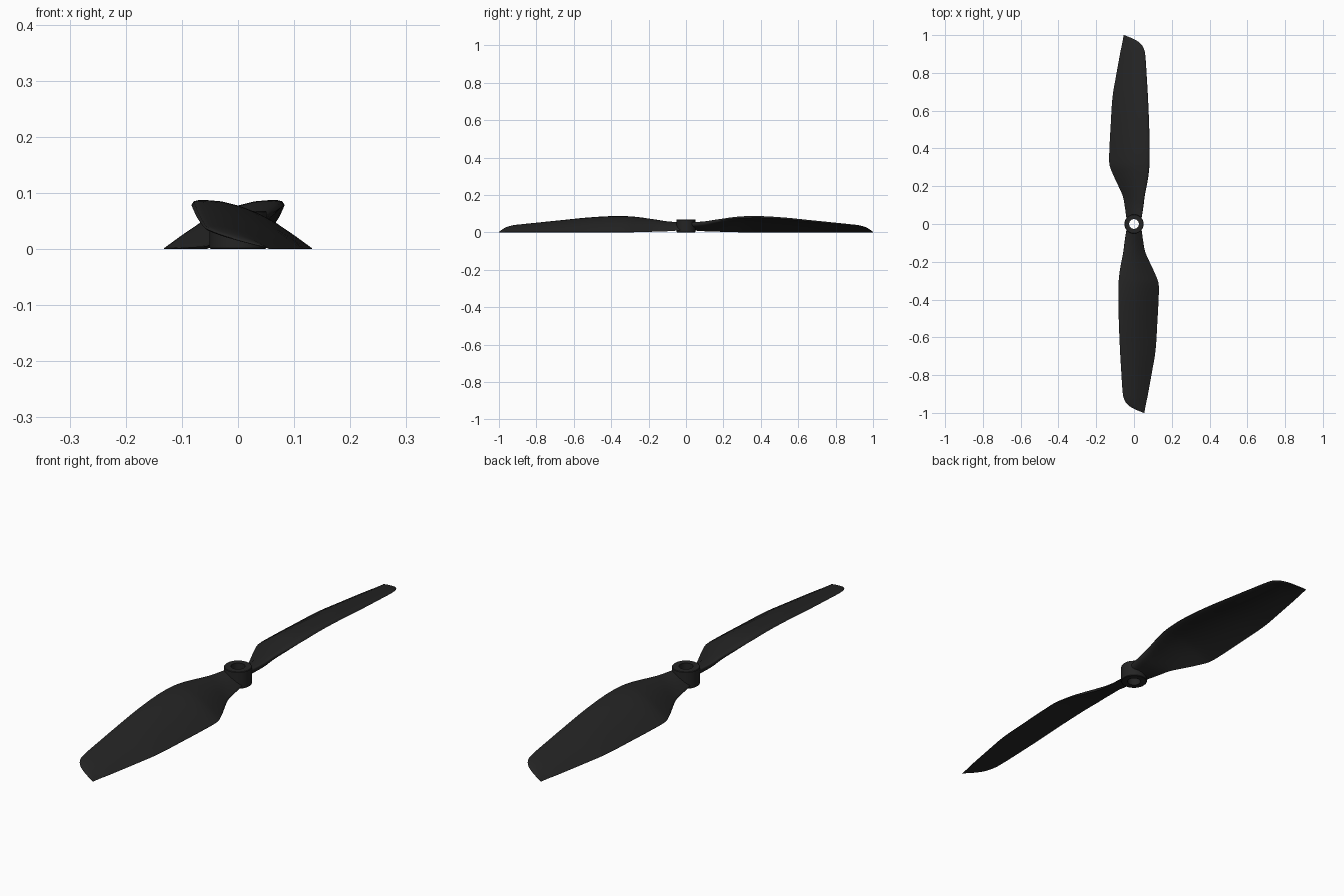
import bpy, bmesh, math
from mathutils import Vector

if "Cube" in bpy.data.objects:
    bpy.data.objects.remove(bpy.data.objects["Cube"])

black = bpy.data.materials.new("black_plastic")
black.diffuse_color = (0.018, 0.018, 0.018, 1)
black.use_nodes = True
black.node_tree.nodes["Principled BSDF"].inputs["Base Color"].default_value = black.diffuse_color

# Blade stations: y, leading x, leading z, trailing x, trailing z, camber height, thickness
STATIONS = [
    (0.030, 0.040, 0.050, -0.040, 0.012, 0.014, 0.028),
    (0.100, 0.051, 0.054, -0.050, 0.007, 0.016, 0.026),
    (0.150, 0.057, 0.061, -0.060, 0.005, 0.019, 0.024),
    (0.206, 0.068, 0.068, -0.085, 0.003, 0.023, 0.022),
    (0.260, 0.077, 0.074, -0.110, 0.001, 0.027, 0.020),
    (0.315, 0.082, 0.077, -0.130, 0.000, 0.030, 0.019),
    (0.400, 0.083, 0.078, -0.130, 0.000, 0.029, 0.018),
    (0.530, 0.080, 0.071, -0.123, 0.000, 0.026, 0.017),
    (0.670, 0.074, 0.058, -0.114, 0.000, 0.022, 0.015),
    (0.790, 0.067, 0.047, -0.094, 0.000, 0.018, 0.013),
    (0.890, 0.060, 0.038, -0.076, 0.000, 0.014, 0.011),
    (0.926, 0.053, 0.034, -0.069, 0.000, 0.012, 0.010),
    (0.958, 0.032, 0.026, -0.062, 0.000, 0.009, 0.008),
    (0.980, -0.003, 0.015, -0.058, 0.000, 0.006, 0.005),
    (1.000, -0.051, 0.002, -0.055, 0.000, 0.001, 0.001),
]
# Chord position and relative heights of the upper and lower skin
CHORD = [0.02, 0.06, 0.13, 0.25, 0.4, 0.55, 0.7, 0.85, 0.95, 1.0]
UPPER = [0.28, 0.46, 0.64, 0.88, 1.0, 0.97, 0.78, 0.44, 0.18, 0.05]
DEPTH = [0.50, 0.75, 0.92, 1.0, 1.0, 0.90, 0.70, 0.40, 0.18, 0.08]


def refine(rows, steps):
    """Catmull-Rom smoothing between stations."""
    rows = [Vector(r) for r in rows]
    out = []
    for i in range(len(rows) - 1):
        p0, p1, p2 = rows[max(i - 1, 0)], rows[i], rows[i + 1]
        p3 = rows[min(i + 2, len(rows) - 1)]
        d = p2[0] - p1[0]
        m1 = (p2 - p0) * (d / (p2[0] - p0[0]))
        m2 = (p3 - p1) * (d / (p3[0] - p1[0]))
        for k in range(steps):
            t = k / steps
            out.append(p1 * (2*t**3 - 3*t**2 + 1) + m1 * (t**3 - 2*t**2 + t)
                       + p2 * (3*t**2 - 2*t**3) + m2 * (t**3 - t**2))
    return out + [rows[-1]]


def section(row):
    y, xl, zl, xt, zt, height, thick = row
    def point(t, off):
        return Vector((xl + (xt - xl) * t, y, max(0, zl + (zt - zl) * t + off)))
    top = [point(t, u * height) for t, u in zip(CHORD, UPPER)]
    low = [point(t, u * height - d * thick) for t, u, d in zip(CHORD, UPPER, DEPTH)]
    return [point(0, 0)] + top + low[::-1]


def finish(name, bm, angle):
    bmesh.ops.recalc_face_normals(bm, faces=bm.faces)
    mesh = bpy.data.meshes.new(name)
    bm.to_mesh(mesh)
    bm.free()
    obj = bpy.data.objects.new(name, mesh)
    bpy.context.collection.objects.link(obj)
    mesh.materials.append(black)
    bpy.ops.object.select_all(action='DESELECT')
    obj.select_set(True)
    bpy.context.view_layer.objects.active = obj
    bpy.ops.object.shade_smooth_by_angle(angle=math.radians(angle))
    return obj


# Two twisted blades, half a turn apart
for name, turn in (("back_blade", 0), ("front_blade", math.pi)):
    bm = bmesh.new()
    rings = [[bm.verts.new(p) for p in section(r)] for r in refine(STATIONS, 4)]
    n = len(rings[0])
    for a, b in zip(rings, rings[1:]):
        for i in range(n):
            j = (i + 1) % n
            bm.faces.new((a[i], a[j], b[j], b[i]))
    bm.faces.new(rings[0])
    bm.faces.new(rings[-1])
    finish(name, bm, 50).rotation_euler.z = turn

# Hub ring with a through hole, lathed from its wall profile
PROFILE = [(0.026, 0.0), (0.049, 0.0), (0.051, 0.002),
           (0.051, 0.066), (0.049, 0.068), (0.026, 0.068)]
SIDES = 48
bm = bmesh.new()
rings = []
for s in range(SIDES):
    a = 2 * math.pi * s / SIDES
    rings.append([bm.verts.new((r * math.cos(a), r * math.sin(a), z)) for r, z in PROFILE])
for s in range(SIDES):
    a, b = rings[s], rings[(s + 1) % SIDES]
    for i in range(len(PROFILE)):
        j = (i + 1) % len(PROFILE)
        bm.faces.new((a[i], a[j], b[j], b[i]))
finish("hub", bm, 40)
